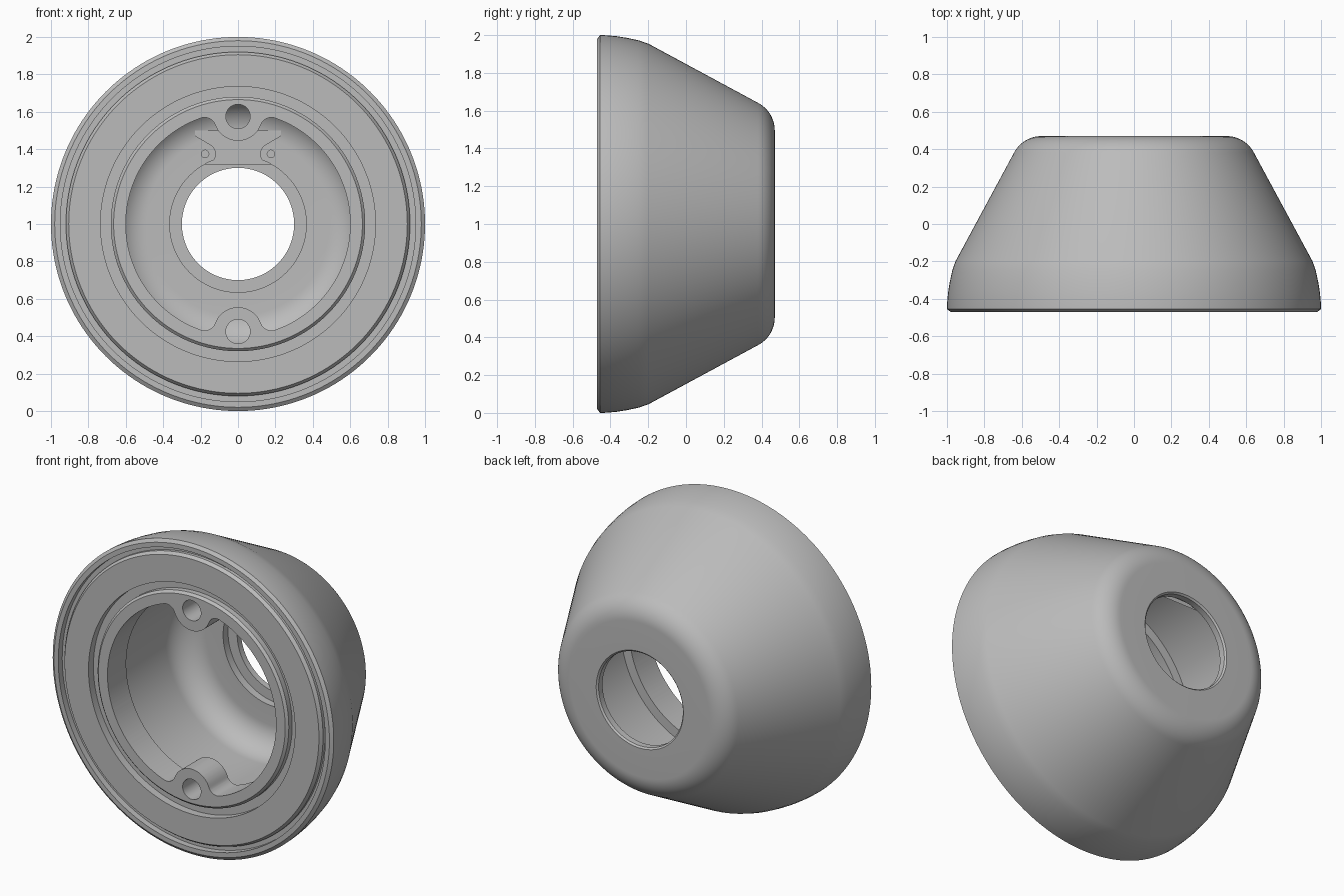
import bpy, bmesh
from math import sin, cos, pi, radians, atan2, sqrt

old = bpy.data.objects.get("Cube")
if old:
    bpy.data.objects.remove(old, do_unlink=True)

grey = bpy.data.materials.new("satin grey")
grey.use_nodes = True
GREY = (0.5, 0.5, 0.5, 1)
grey.diffuse_color = GREY
grey.node_tree.nodes["Principled BSDF"].inputs["Base Color"].default_value = GREY


def arc(cx, cy, r, a0, a1, n):
    """Points on an arc, angles in radians."""
    return [(cx + r * cos(a0 + (a1 - a0) * i / n),
             cy + r * sin(a0 + (a1 - a0) * i / n)) for i in range(n + 1)]


def make_object(name, bm):
    bmesh.ops.remove_doubles(bm, verts=bm.verts, dist=1e-5)
    bmesh.ops.recalc_face_normals(bm, faces=bm.faces)
    mesh = bpy.data.meshes.new(name)
    bm.to_mesh(mesh)
    bm.free()
    mesh.materials.append(grey)
    ob = bpy.data.objects.new(name, mesh)
    bpy.context.collection.objects.link(ob)
    return ob


def lathe(name, profile, steps=160):
    """Spin a closed (radius, y) profile around the front-to-back axis."""
    bm = bmesh.new()
    vs = [bm.verts.new((r, y, 1)) for r, y in profile]
    es = [bm.edges.new((vs[i - 1], vs[i])) for i in range(len(vs))]
    bmesh.ops.spin(bm, geom=vs + es, cent=(0, 0, 1), axis=(0, 1, 0),
                   angle=2 * pi, steps=steps)
    return make_object(name, bm)


def prism(name, outline, y0, y1):
    """Extrude an (x, height above axis) outline along y."""
    bm = bmesh.new()
    face = bm.faces.new([bm.verts.new((x, y0, 1 + h)) for x, h in outline])
    new = bmesh.ops.extrude_face_region(bm, geom=[face])["geom"]
    bmesh.ops.translate(bm, vec=(0, y1 - y0, 0),
                        verts=[v for v in new if isinstance(v, bmesh.types.BMVert)])
    return make_object(name, bm)


def cut(target, cutter):
    mod = target.modifiers.new("cut", 'BOOLEAN')
    mod.operation, mod.solver, mod.object = 'DIFFERENCE', 'EXACT', cutter
    cutter.hide_render = True
    bpy.context.view_layer.objects.active = target
    bpy.ops.object.modifier_apply(modifier=mod.name)
    bpy.data.objects.remove(cutter, do_unlink=True)


def smooth(ob):
    bpy.ops.object.select_all(action='DESELECT')
    ob.select_set(True)
    bpy.context.view_layer.objects.active = ob
    bpy.ops.object.shade_smooth_by_angle(angle=radians(25))


# Housing: bowed skirt, straight cone, rounded back, grooved front face
FRONT, BACK = -0.47, 0.47
slope = atan2(0.305, 0.585)
skirt = [(1, -0.455), (0.999, -0.42), (0.994, -0.365), (0.985, -0.31),
         (0.972, -0.25), (0.955, -0.2)]
shoulder = arc(0.495, 0.305, 0.165, slope, pi / 2, 12)
hole = [(0.31, BACK), (0.30, 0.46)]
face = [(0.30, FRONT), (0.665, FRONT), (0.68, -0.455), (0.68, -0.42),
        (0.735, -0.42), (0.735, FRONT), (0.905, FRONT), (0.92, -0.45),
        (0.92, -0.43), (0.95, -0.43), (0.95, FRONT), (0.98, FRONT)]
housing = lathe("housing", skirt + shoulder + hole + face)

# Hollow behind the front wall, with a shallow counterbore at the hole
WALL, FLOOR = -0.28, 0.37
hollow = [(0.1, WALL), (0.66, WALL)] + arc(0.49, 0.2, 0.17, 0, pi / 2, 14)
hollow += [(0.365, FLOOR), (0.365, 0.42), (0.1, 0.42)]
cut(housing, lathe("hollow_cutter", hollow))

# Front opening: a circle with two screw bosses blended into its rim
R, BOSS_H, BOSS_R, FIL = 0.60, 0.575, 0.13, 0.06
d, e = R - FIL, BOSS_R + FIL
fh = (d * d - e * e + BOSS_H ** 2) / (2 * BOSS_H)
fx = sqrt(d * d - fh * fh)
to_boss = atan2(BOSS_H - fh, -fx)
to_wall = atan2(fh, fx)
quarter = arc(0, BOSS_H, BOSS_R, -pi / 2, to_boss - pi, 12)
quarter += arc(fx, fh, FIL, to_boss, to_wall, 10)[1:]
quarter += arc(0, 0, R, to_wall, 0, 28)[1:]
half = quarter + [(x, -h) for x, h in reversed(quarter[:-1])]
opening = half + [(-x, h) for x, h in reversed(half[1:-1])]
cut(housing, prism("opening_cutter", opening, -0.7, -0.2))

# Screw holes through the bosses
for side in (1, -1):
    ring = arc(0, side * BOSS_H, 0.065, 0, 2 * pi, 40)[:-1]
    cut(housing, prism("screw_hole_cutter", ring, -0.7, -0.2))

# Small pin holes in the floor
for side in (1, -1):
    ring = arc(side * 0.176, 0.375, 0.02, 0, 2 * pi, 20)[:-1]
    cut(housing, prism("pin_hole_cutter", ring, 0.3, 0.4))
smooth(housing)

# Waisted locating pad on the floor between the pin holes
side = [(0.23, 0.50), (0.23, 0.47)]
side += arc(0.176, 0.375, 0.055, radians(125), radians(235), 10)
foot = arc(0, 0, 0.368, radians(60), radians(120), 12)
pad = side + foot + [(-x, h) for x, h in reversed(side)]
smooth(prism("locating_pad", pad, 0.358, 0.39))
